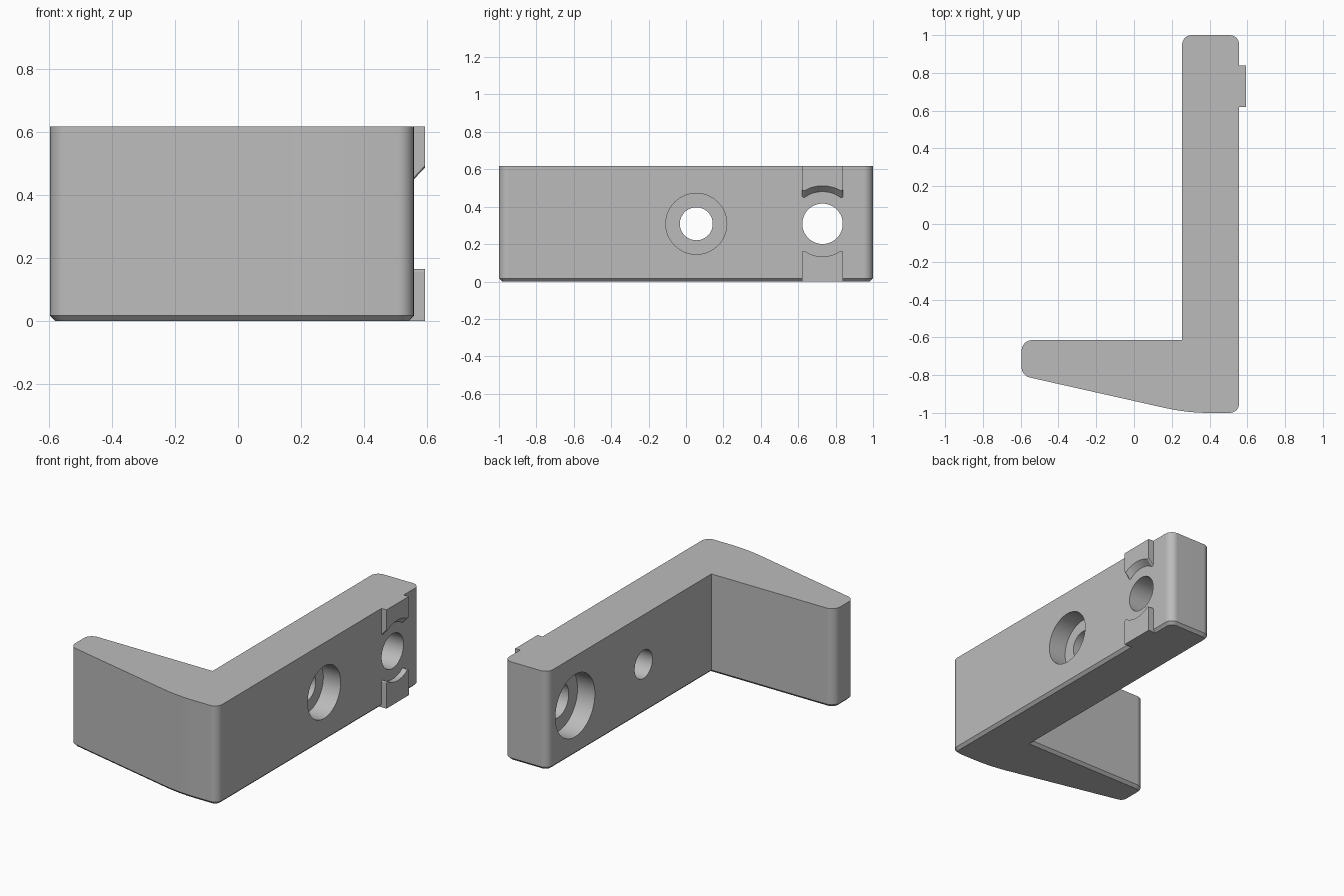
import bpy, bmesh, math
from mathutils import Vector

cube = bpy.data.objects.get("Cube")
if cube:
    bpy.data.objects.remove(cube, do_unlink=True)

GREY = (0.5, 0.5, 0.5, 1)
mat = bpy.data.materials.new("plain grey")
mat.use_nodes = True
mat.diffuse_color = GREY
mat.node_tree.nodes["Principled BSDF"].inputs["Base Color"].default_value = GREY

HEIGHT = 0.617
MID = HEIGHT / 2
SIDE = 0.557      # right face of the long bar
INNER = 0.255     # left face of the long bar


def fillet(corners, steps=8):
    """Round each corner (x, y, tangent length) of a closed outline."""
    out = []
    for i, (x, y, t) in enumerate(corners):
        p = Vector((x, y))
        if t == 0:
            out.append(p)
            continue
        u = (Vector(corners[i - 1][:2]) - p).normalized()
        v = (Vector(corners[(i + 1) % len(corners)][:2]) - p).normalized()
        half = u.angle(v) / 2
        radius = t * math.tan(half)
        centre = p + (u + v).normalized() * (t / math.cos(half))
        a, b = p + u * t - centre, p + v * t - centre
        sweep = a.angle(b)
        for k in range(steps + 1):
            f = k / steps
            d = a * math.sin((1 - f) * sweep) + b * math.sin(f * sweep)
            out.append(centre + d.normalized() * radius)
    return out


def inset(outline, d):
    """Offset a counter-clockwise outline inwards with mitred corners."""
    out = []
    for i, p in enumerate(outline):
        e1 = (p - outline[i - 1]).normalized()
        e2 = (outline[(i + 1) % len(outline)] - p).normalized()
        n1, n2 = Vector((-e1.y, e1.x)), Vector((-e2.y, e2.x))
        out.append(p + (n1 + n2) * (d / (1 + n1.dot(n2))))
    return out


def loft(name, rings):
    """Closed solid through matching rings of points."""
    bm = bmesh.new()
    loops = [[bm.verts.new(p) for p in ring] for ring in rings]
    bm.faces.new(loops[0])
    bm.faces.new(loops[-1])
    n = len(loops[0])
    for a, b in zip(loops, loops[1:]):
        for i in range(n):
            j = (i + 1) % n
            bm.faces.new((a[i], a[j], b[j], b[i]))
    bmesh.ops.recalc_face_normals(bm, faces=bm.faces)
    mesh = bpy.data.meshes.new(name)
    bm.to_mesh(mesh)
    bm.free()
    mesh.materials.append(mat)
    ob = bpy.data.objects.new(name, mesh)
    bpy.context.collection.objects.link(ob)
    return ob


def select(ob):
    bpy.ops.object.select_all(action='DESELECT')
    ob.select_set(True)
    bpy.context.view_layer.objects.active = ob


def finish(ob):
    select(ob)
    bpy.ops.object.shade_smooth_by_angle(angle=math.radians(30))
    ob.modifiers.new("even_shading", 'WEIGHTED_NORMAL').keep_sharp = True


def circle(x, y, r, n=64):
    angles = [2 * math.pi * k / n for k in range(n)]
    return [(x, y + r * math.cos(a), MID + r * math.sin(a)) for a in angles]


# L-shaped bracket body with a chamfered lower rim
outline = fillet([
    (-0.595, -0.615, 0.055), (-0.595, -0.803, 0.045), (0.28, -1, 0.12),
    (SIDE, -1, 0.05), (SIDE, 1, 0.05), (INNER, 1, 0.05), (INNER, -0.615, 0)])
rim = inset(outline, 0.017)
body = loft("bracket_body", [
    [(p.x, p.y, 0) for p in rim],
    [(p.x, p.y, 0.017) for p in outline],
    [(p.x, p.y, HEIGHT) for p in outline]])


# Counterbored holes through the long bar
def drill(y, hole, bore, wide_x, far_x):
    way = 1 if wide_x > far_x else -1
    floor = wide_x - way * 0.12
    cutter = loft("hole_cutter", [
        circle(far_x - way * 0.1, y, hole), circle(floor, y, hole),
        circle(floor, y, bore), circle(wide_x + way * 0.1, y, bore)])
    cutter.hide_render = True
    mod = body.modifiers.new("hole", 'BOOLEAN')
    mod.operation, mod.solver, mod.object = 'DIFFERENCE', 'EXACT', cutter
    select(body)
    bpy.ops.object.modifier_apply(modifier=mod.name)
    bpy.data.objects.remove(cutter, do_unlink=True)


drill(0.055, 0.088, 0.163, SIDE, INNER)
drill(0.73, 0.108, 0.195, INNER, SIDE)
finish(body)


# Raised pads whose inner edge curves around the end hole
def pad(name, side, base_radius, face_radius):
    def ring(x, r):
        def arc(y):
            return math.sqrt(r * r - y * y)
        w = 0.11
        pts = [(w, MID, 0), (w, arc(w), 0.018)]
        pts += [(y / 100, arc(y / 100), 0) for y in range(7, -8, -1)]
        pts += [(-w, arc(w), 0.018), (-w, MID, 0)]
        return [(x, 0.73 + p.x, MID + side * p.y) for p in fillet(pts, 4)]
    finish(loft(name, [ring(0.53, base_radius), ring(SIDE, base_radius),
                       ring(0.592, face_radius)]))


pad("upper_pad", 1, 0.172, 0.203)
pad("lower_pad", -1, 0.175, 0.175)
